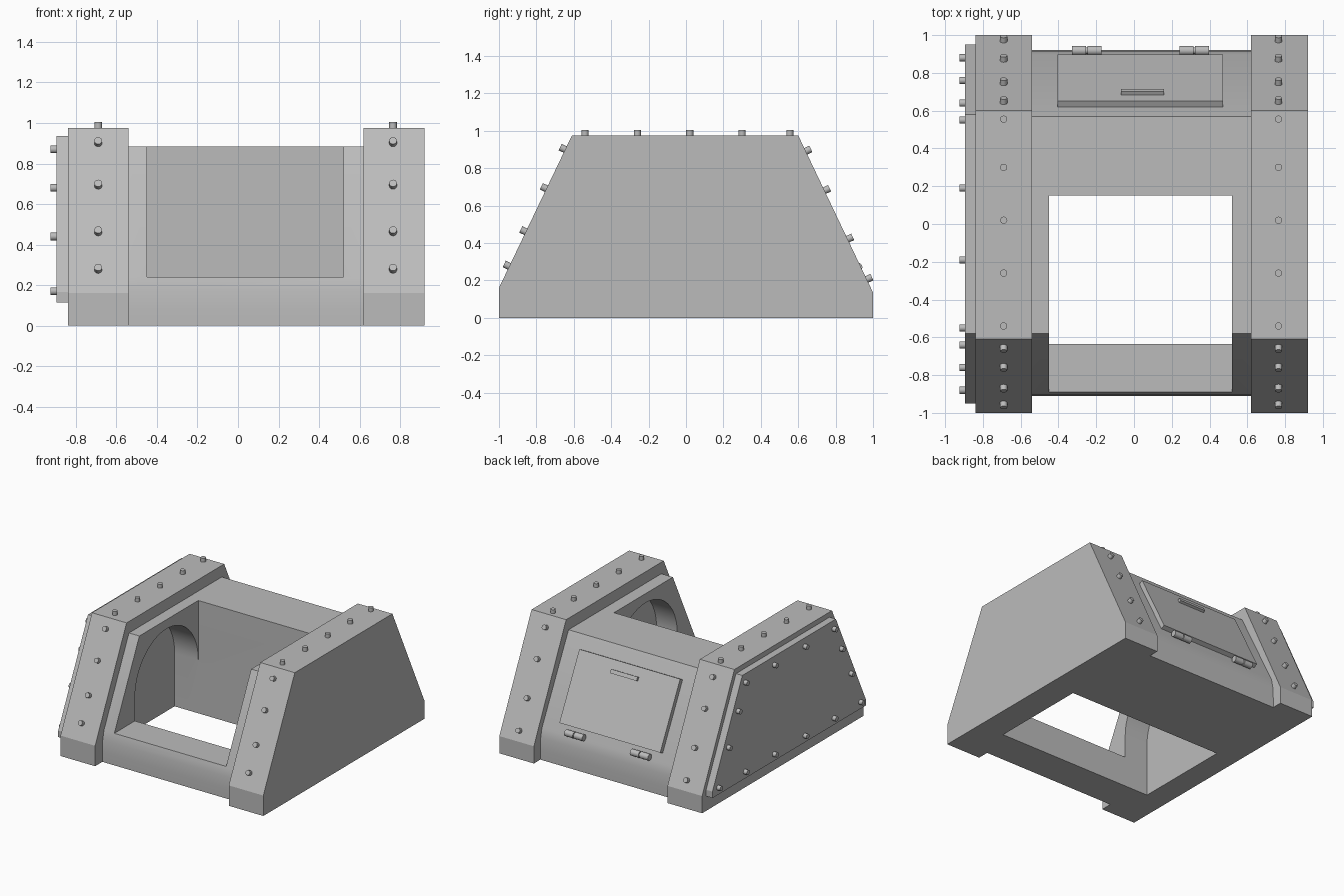
import bpy
import bmesh
from math import cos, sin, pi, radians, atan2
from mathutils import Vector

cube = bpy.data.objects.get("Cube")
if cube:
    bpy.data.objects.remove(cube, do_unlink=True)

grey = bpy.data.materials.new("painted_grey")
grey.use_nodes = True
COLOUR = (0.5, 0.5, 0.5, 1)
grey.diffuse_color = COLOUR
grey.node_tree.nodes["Principled BSDF"].inputs["Base Color"].default_value = COLOUR


def activate(obj):
    bpy.ops.object.select_all(action="DESELECT")
    obj.select_set(True)
    bpy.context.view_layer.objects.active = obj


def smooth(obj, degrees):
    activate(obj)
    bpy.ops.object.shade_smooth_by_angle(angle=radians(degrees))


def prism(name, profile, x0, x1):
    """Extrude a (y, z) profile along x."""
    bm = bmesh.new()
    face = bm.faces.new([bm.verts.new((x0, y, z)) for y, z in profile])
    out = bmesh.ops.extrude_face_region(bm, geom=[face])
    moved = [v for v in out["geom"] if isinstance(v, bmesh.types.BMVert)]
    bmesh.ops.translate(bm, verts=moved, vec=(x1 - x0, 0, 0))
    bmesh.ops.recalc_face_normals(bm, faces=bm.faces)
    mesh = bpy.data.meshes.new(name)
    bm.to_mesh(mesh)
    bm.free()
    obj = bpy.data.objects.new(name, mesh)
    bpy.context.collection.objects.link(obj)
    mesh.materials.append(grey)
    return obj


def cut(obj, cutter):
    mod = obj.modifiers.new("cut", "BOOLEAN")
    mod.operation = "DIFFERENCE"
    mod.solver = "EXACT"
    mod.object = cutter
    activate(obj)
    bpy.ops.object.modifier_apply(modifier=mod.name)


def cylinder(name, centre, axis, radius, length):
    bpy.ops.mesh.primitive_cylinder_add(vertices=16, radius=radius, depth=length, location=centre)
    obj = bpy.context.object
    obj.name = name
    obj.rotation_euler = Vector(axis).to_track_quat("Z", "Y").to_euler()
    obj.data.materials.append(grey)
    smooth(obj, 30)
    return obj


def bolt(name, base, axis):
    return cylinder(name, Vector(base) + Vector(axis).normalized() * 0.01, axis, 0.019, 0.04)


def slab(name, centre, size, tilt):
    bpy.ops.mesh.primitive_cube_add(size=1, location=centre)
    obj = bpy.context.object
    obj.name = name
    obj.scale = size
    obj.rotation_euler.x = tilt
    obj.data.materials.append(grey)
    return obj


# Side frames
FRAME = [(-1, 0), (1, 0), (1, 0.135), (0.6, 0.975), (-0.61, 0.975), (-1, 0.16)]
right_frame = prism("right_side_frame", FRAME, -0.84, -0.54)
left_frame = prism("left_side_frame", FRAME, 0.62, 0.92)

# Central body with rounded lower edges
body = prism("body", [(-0.91, 0), (0.92, 0), (0.92, 0.08), (0.915, 0.17), (0.9, 0.24),
                      (0.57, 0.885), (-0.58, 0.885), (-0.89, 0.24), (-0.905, 0.17),
                      (-0.91, 0.08)], -0.54, 0.62)

# Arched well through the floor and into both frames, and the open bay above it
R, MID, SPRING = 0.3925, -0.2425, 0.42
arch = [(MID + R * cos(pi * i / 32), SPRING + R * sin(pi * i / 32)) for i in range(33)]
arch_cutter = prism("arch_cutter", [(MID + R, -0.2)] + arch + [(MID - R, -0.2)], -0.655, 0.7)
bay_cutter = prism("bay_cutter", [(-1.2, 0.24), (0.15, 0.24), (0.15, 1.2), (-1.2, 1.2)], -0.45, 0.52)
for obj in (right_frame, left_frame, body):
    cut(obj, arch_cutter)
cut(body, bay_cutter)
for helper in (arch_cutter, bay_cutter):
    bpy.data.objects.remove(helper, do_unlink=True)
smooth(right_frame, 15)
smooth(left_frame, 15)
smooth(body, 30)

# Bolts on the frames
for side, x in (("right", -0.69), ("left", 0.765)):
    for y in (-0.54, -0.26, 0.02, 0.3, 0.555):
        bolt(side + "_frame_top_bolt", (x, y, 0.975), (0, 0, 1))
    for z in (0.9, 0.69, 0.46, 0.275):
        y = -1 + 0.39 * (z - 0.16) / 0.815
        bolt(side + "_frame_front_bolt", (x, y, z), (0, -0.815, 0.39))
    for z in (0.89, 0.68, 0.42, 0.205):
        y = 1 - 0.4 * (z - 0.135) / 0.84
        bolt(side + "_frame_back_bolt", (x, y, z), (0, 0.84, 0.4))

# Bolted cover plate on the right side
prism("side_cover_plate", [(-0.95, 0.115), (0.95, 0.115), (0.95, 0.165), (0.58, 0.935),
                           (-0.58, 0.935), (-0.95, 0.165)], -0.895, -0.835)
for s in (-1, 1):
    spots = [(y, 0.87) for y in (0.19, 0.55)] + [(0.64, 0.68), (0.76, 0.44)]
    spots += [(y, 0.17) for y in (0.19, 0.55, 0.88)]
    for y, z in spots:
        bolt("cover_plate_bolt", (-0.895, s * y, z), (-1, 0, 0))

# Rear hatch lying on the back slope
down = Vector((0, 0.33, -0.645)).normalized()
out = Vector((0, 0.645, 0.33)).normalized()
tilt = atan2(down.z, down.y)
top_edge = Vector((0.0325, 0.57, 0.885))
slab("rear_hatch", top_edge + down * 0.381 + out * 0.0125, (0.875, 0.543, 0.045), tilt)
slab("hatch_handle", top_edge + Vector((0.0125, 0, 0)) + down * 0.195 + out * 0.042,
     (0.23, 0.03, 0.025), tilt)

# Hatch hinges, each of two knuckles and a pin
for x in (-0.25, 0.32):
    for s in (-1, 1):
        cylinder("hinge_knuckle", (x + s * 0.041, 0.918, 0.27), (1, 0, 0), 0.025, 0.074)
    cylinder("hinge_pin", (x, 0.918, 0.27), (1, 0, 0), 0.017, 0.15)
